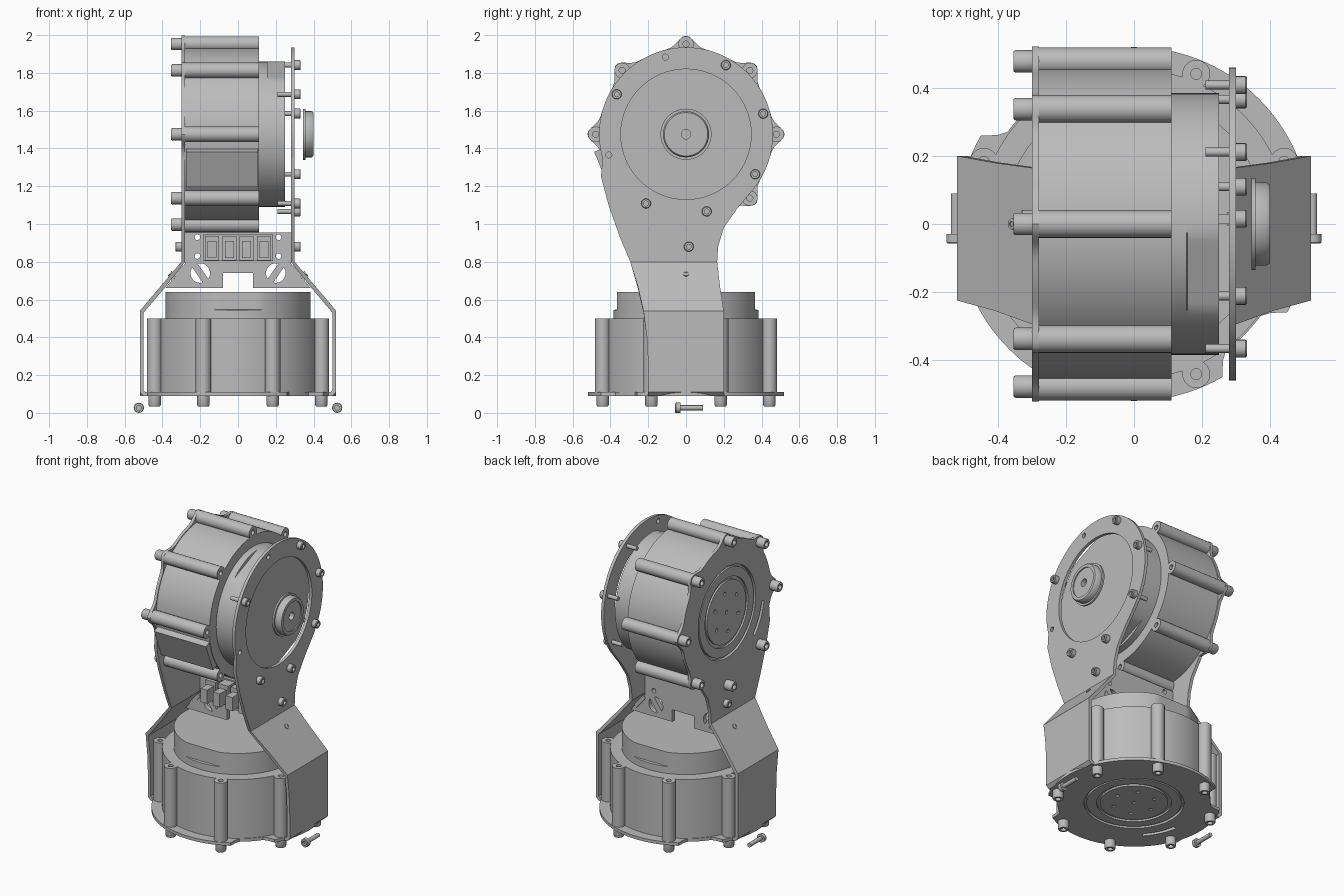
import bpy, bmesh
from math import sin, cos, pi, radians, exp
from mathutils import Matrix, Vector

if "Cube" in bpy.data.objects:
    bpy.data.objects.remove(bpy.data.objects["Cube"])

grey = bpy.data.materials.new("machined_grey")
grey.use_nodes = True
grey.diffuse_color = (0.5, 0.5, 0.5, 1)
grey.node_tree.nodes["Principled BSDF"].inputs["Base Color"].default_value = (0.5, 0.5, 0.5, 1)

SIDE = Matrix(((0, 0, 1), (1, 0, 0), (0, 1, 0))).to_4x4()    # drawn in y-z, facing +x
FRONT = Matrix(((1, 0, 0), (0, 0, -1), (0, 1, 0))).to_4x4()  # drawn in x-z, facing -y
T = Matrix.Translation
HUB_Z = 1.475


def add(name, mesh, matrix=Matrix()):
    mesh.transform(matrix)
    mesh.materials.clear()
    mesh.materials.append(grey)
    obj = bpy.data.objects.new(name, mesh)
    bpy.context.collection.objects.link(obj)
    bpy.ops.object.select_all(action='DESELECT')
    bpy.context.view_layer.objects.active = obj
    obj.select_set(True)
    bpy.ops.object.shade_smooth_by_angle(angle=radians(35))


def from_bm(name, bm, matrix=Matrix()):
    bmesh.ops.recalc_face_normals(bm, faces=bm.faces)
    mesh = bpy.data.meshes.new(name)
    bm.to_mesh(mesh)
    bm.free()
    add(name, mesh, matrix)


def lathe(name, profile, matrix=Matrix(), seg=20, flat=None):
    """Turn (radius, height) points about z; flat=(height, limit) mills two flats."""
    bm = bmesh.new()
    rings = []
    for r, h in profile:
        if r == 0:
            rings.append([bm.verts.new((0, 0, h))] * seg)
        else:
            rings.append([bm.verts.new((r * cos(2 * pi * i / seg), r * sin(2 * pi * i / seg), h))
                          for i in range(seg)])
    for a, b in zip(rings, rings[1:]):
        for i in range(seg):
            j = (i + 1) % seg
            bm.faces.new(list(dict.fromkeys((a[i], a[j], b[j], b[i]))))
    if flat:
        for v in bm.verts:
            if v.co.z > flat[0]:
                v.co.y = max(-flat[1], min(flat[1], v.co.y))
    from_bm(name, bm, matrix)


def plate(name, loops, thick, matrix=Matrix()):
    """Flat sheet from an outline and hole loops, rising from local z = 0."""
    curve = bpy.data.curves.new(name, 'CURVE')
    curve.dimensions, curve.fill_mode, curve.extrude = '2D', 'BOTH', thick / 2
    for loop in loops:
        s = curve.splines.new('POLY')
        s.points.add(len(loop) - 1)
        for p, (x, y) in zip(s.points, loop):
            p.co = (x, y, 0, 1)
        s.use_cyclic_u = True
    tmp = bpy.data.objects.new("tmp", curve)
    bpy.context.collection.objects.link(tmp)
    graph = bpy.context.evaluated_depsgraph_get()
    mesh = bpy.data.meshes.new_from_object(tmp.evaluated_get(graph))
    bpy.data.objects.remove(tmp)
    add(name, mesh, matrix @ T((0, 0, thick / 2)))


def box(name, size, matrix):
    bm = bmesh.new()
    bmesh.ops.create_cube(bm, size=1, matrix=Matrix.Diagonal((*size, 1)))
    from_bm(name, bm, matrix)


def polar(r, deg):
    return r * cos(radians(deg)), r * sin(radians(deg))


def ring(x, y, r, n=16):
    return [(x + r * cos(2 * pi * i / n), y + r * sin(2 * pi * i / n)) for i in range(n)]


def screw(name, pos, direction, r, h, shaft):
    """Socket head screw; the head rises from pos along direction."""
    turn = Vector((0, 0, 1)).rotation_difference(Vector(direction)).to_matrix().to_4x4()
    lathe(name, [(0, h * .4), (r * .5, h * .4), (r * .5, h), (r * .88, h), (r, h * .88), (r, 0),
                 (r * .5, 0), (r * .5, -shaft), (0, -shaft)], T(pos) @ turn)


def actuator(name, m):
    """Drive unit along local z: bossed housing, rotor drum, output face, bolts."""
    lathe(name + "_housing", [(0, .015), (.225, .015), (.225, .003), (.285, .003), (.285, .02),
                              (.455, .02), (.455, .41), (0, .41)], m, 96)
    lathe(name + "_drum", [(.385, .4), (.385, .455), (.385, .457), (.385, .55), (0, .55)],
          m, 96, flat=(.456, .366))
    holes = [ring(*polar(.13, 60 * k), .012, 10) for k in range(6)] + [ring(0, 0, .012, 10)]
    plate(name + "_output_disc", [ring(0, 0, .205, 64)] + holes, .012, m @ T((0, 0, .003)))
    for k in range(8):
        x, y = polar(.478, 22.5 + 45 * k)
        lathe(name + "_boss", [(0, .02), (.041, .02), (.041, .41), (.016, .41), (.016, .35), (0, .35)],
              m @ T((x, y, 0)))
        screw(name + "_bolt", m @ Vector((x, y, 0)), m.to_3x3() @ Vector((0, 0, -1)), .033, .055, .02)


# Drive units
BASE = T((0, 0, .09))
ARM = T((-.3, 0, HUB_Z)) @ SIDE
actuator("base_drive", BASE)
actuator("arm_drive", ARM @ Matrix.Rotation(radians(22.5), 4, 'Z'))
box("arm_drive_port", (.12, .2, .38), ARM @ Matrix.Rotation(radians(202.5), 4, 'Z') @ T((.425, 0, .215)))

# Base flange with two cable notches
rim = []
for a in range(0, 360, 3):
    notch = min(abs(a - 315), abs(a - 135))
    rim.append(polar(.46 if notch < 10 else .48 if notch < 13 else .52, a))
slot = [polar(.395, a) for a in range(190, 223, 4)] + [polar(.37, a) for a in range(222, 189, -4)]
plate("base_flange", [rim, ring(0, 0, .3, 64), slot], .02, BASE)


# Side brackets: flat head, flared neck and a foot reaching the base
NECK = [(-.45, 1.25), (-.41, 1.1), (-.35, .93), (-.295, .8), (.165, .8), (.17, .88), (.2, .98), (.27, 1.08)]
neck = [(y, z - HUB_Z) for y, z in NECK]


def head_outline(start, lug):
    pts = []
    for a in range(start, 198, 2):
        off = (a + 22.5) % 45 - 22.5
        pts.append(polar(.46 + lug * exp(-(off / 6.5) ** 2), a))
    return pts + neck


def bracket_foot(name, side):
    # rows: outer x, height, front edge, back edge
    rows = [(.3, .8, -.295, .165), (.41, .67, -.255, .18), (.52, .54, -.225, .2),
            (.52, .4, -.207, .2), (.52, .25, -.2, .2), (.52, .11, -.2, .2), (.5, .09, -.2, .2), (.44, .09, -.2, .2)]
    inner = [(.28, .8), (.39, .66), (.5, .53), (.5, .4), (.5, .25), (.5, .12), (.49, .11), (.44, .11)]
    bm = bmesh.new()
    grid = []
    for (x, z, lo, hi), (ix, iz) in zip(rows, inner):
        grid.append([bm.verts.new((side * px, y, pz))
                     for px, y, pz in ((x, lo, z), (x, hi, z), (ix, hi, iz), (ix, lo, iz))])
    for a, b in zip(grid, grid[1:]):
        for i in range(4):
            bm.faces.new((a[i], a[(i + 1) % 4], b[(i + 1) % 4], b[i]))
    bm.faces.new(grid[0])
    bm.faces.new(grid[-1])
    from_bm(name, bm)


rim_holes = [ring(*polar(.423, a), .016, 12) for a in (105, 195)]
plate("left_bracket_head", [head_outline(-40, 0), ring(0, 0, .345, 64)] + rim_holes, .02,
      T((.28, 0, HUB_Z)) @ SIDE)
plate("right_bracket_head", [head_outline(-54, .062), ring(0, 0, .3, 64), slot], .02, ARM)

for side, label in ((1, "left"), (-1, "right")):
    bracket_foot(label + "_bracket_foot", side)
    screw(label + "_cross_screw", (side * .3, .015, .88), (side, 0, 0), .026, .032, .08)
    screw(label + "_loose_screw", (side * .525, -.03, .027), (0, -1, 0), .027, .027, .12)
    lean = Matrix.Rotation(side * radians(50), 4, 'Y')
    box(label + "_bracket_nut", (.1, .04, .025), T((side * .315, .015, .735)) @ lean)
    screw(label + "_flare_screw", (side * .356, 0, .735), (side * .76, 0, .65), .016, .006, .03)

# Rim screws on the open bracket
for a in (15, 60, 150, 240, 285, 330):
    y, z = polar(.423, a)
    screw("rim_screw", (.3, y, HUB_Z + z), (1, 0, 0), .026, .032, .09)

# Hub cap
lathe("hub_cap", [(0, 0), (.135, 0), (.135, .012), (.122, .012), (.122, .045), (.115, .055),
                  (.095, .055), (.095, .048), (.025, .048), (.025, .02), (0, .02)],
      T((.345, 0, HUB_Z)) @ SIDE, 64)

# Cross plate between the brackets
half = [(.08, .74), (.08, .66), (.385, .66), (.28, .79), (.28, .955)]
outline = half + [(-x, z) for x, z in reversed(half)]
holes = [ring(s * .2, .74, .052, 24) for s in (1, -1)]
holes += [ring(s * .215, z, .015, 12) for s in (1, -1) for z in (.83, .93)]
plate("cross_plate", [outline] + holes, .03, T((0, .03, 0)) @ FRONT)
for s in (1, -1):
    box("cable_pin", (.035, .03, .105), T((s * .2, .015, .74)) @ Matrix.Rotation(s * .6, 4, 'Y'))

# Row of sockets
box("socket_rail", (.37, .02, .14), T((0, -.01, .875)))
for k in range(4):
    x = (k - 1.5) * .092
    box("socket_body", (.074, .08, .13), T((x, -.05, .872)))
    box("socket_lever", (.048, .08, .09), T((x, -.12, .865)))
